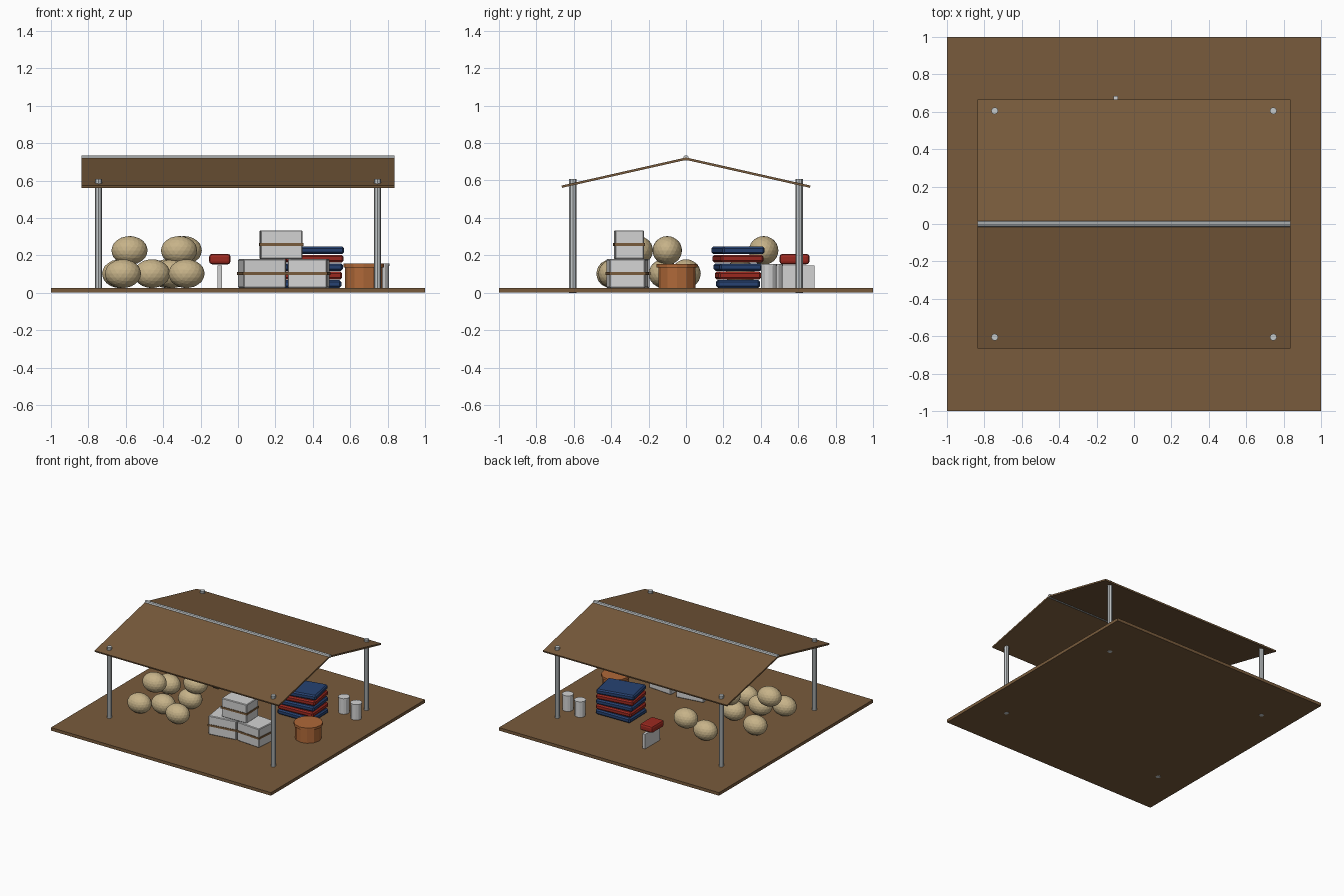
import bpy, bmesh, math
from mathutils import Matrix, Vector

cube = bpy.data.objects.get("Cube")
if cube:
    bpy.data.objects.remove(cube, do_unlink=True)


def material(name, rgb):
    m = bpy.data.materials.new(name)
    m.use_nodes = True
    m.diffuse_color = (*rgb, 1)
    m.node_tree.nodes["Principled BSDF"].inputs["Base Color"].default_value = (*rgb, 1)
    return m


BROWN = material("brown", (0.19, 0.105, 0.045))
METAL = material("metal_grey", (0.56, 0.59, 0.60))
PALE = material("pale_grey", (0.65, 0.65, 0.65))
TAN = material("sack_tan", (0.57, 0.45, 0.25))
ORANGE = material("orange_clay", (0.43, 0.14, 0.04))
RED = material("red_cloth", (0.33, 0.022, 0.014))
BLUE = material("blue_cloth", (0.02, 0.055, 0.17))

GROUND = 0.026


def finish(name, bm, mat):
    bmesh.ops.recalc_face_normals(bm, faces=bm.faces)
    me = bpy.data.meshes.new(name)
    bm.to_mesh(me)
    bm.free()
    me.materials.append(mat)
    ob = bpy.data.objects.new(name, me)
    bpy.context.collection.objects.link(ob)
    return ob


def box(name, mat, center, size, turn=0, bevel=0, segments=1):
    """Box turned about its own vertical axis, with optional bevelled edges."""
    bm = bmesh.new()
    bmesh.ops.create_cube(bm, size=1, matrix=Matrix.Diagonal((*size, 1)))
    if bevel:
        bmesh.ops.bevel(bm, geom=bm.edges[:], offset=bevel, segments=segments,
                        profile=0.5, affect='EDGES')
    bm.transform(Matrix.Translation(center) @ Matrix.Rotation(turn, 4, 'Z'))
    return finish(name, bm, mat)


def cylinder(name, mat, base, radius, height, sides, axis='Z'):
    """Cylinder starting at its base centre and running along z or x."""
    bm = bmesh.new()
    bmesh.ops.create_cone(bm, cap_ends=True, segments=sides, radius1=radius,
                          radius2=radius, depth=height,
                          matrix=Matrix.Translation((0, 0, height / 2)))
    if axis == 'X':
        bm.transform(Matrix.Rotation(math.pi / 2, 4, 'Y'))
    bm.transform(Matrix.Translation(base))
    return finish(name, bm, mat)


# Ground slab
box("ground_slab", BROWN, (0, 0, 0.0135), (2, 2, 0.025))

# Corner posts
for side, sx in (("left", 1), ("right", -1)):
    for end, sy in (("front", -1), ("back", 1)):
        cylinder(f"post_{end}_{side}", METAL, (0.745 * sx, 0.605 * sy, 0), 0.019, 0.608, 8)

# Folded roof sheet, extruded along x
profile = [(-0.665, 0.573), (0, 0.723), (0.665, 0.573),
           (0.662, 0.561), (0, 0.710), (-0.662, 0.561)]
bm = bmesh.new()
face = bm.faces.new([bm.verts.new((-0.838, y, z)) for y, z in profile])
grown = bmesh.ops.extrude_face_region(bm, geom=[face])["geom"]
bmesh.ops.translate(bm, vec=Vector((1.674, 0, 0)),
                    verts=[v for v in grown if isinstance(v, bmesh.types.BMVert)])
finish("roof", bm, BROWN)
cylinder("ridge_pole", METAL, (-0.838, 0, 0.72), 0.015, 1.674, 8, 'X')

# Pile of sacks
LOW, HIGH = 0.102, 0.226
sacks = [(-0.615, -0.40, LOW), (-0.46, -0.31, LOW), (-0.275, -0.39, LOW),
         (-0.35, -0.12, LOW), (-0.63, 0.0, LOW), (-0.38, 0.29, LOW),
         (-0.58, -0.255, HIGH), (-0.315, -0.10, HIGH), (-0.29, 0.415, HIGH)]
for i, place in enumerate(sacks):
    bm = bmesh.new()
    bmesh.ops.create_icosphere(bm, subdivisions=3, radius=1)
    bm.transform(Matrix.Translation(place) @ Matrix.Diagonal((0.097, 0.079, 0.077, 1)))
    finish(f"sack_{i + 1}", bm, TAN)

# Strapped crates
crates = [("crate_lower_right", 0.128, -0.31, GROUND, 0.23, 0.20, 0.15),
          ("crate_lower_left", 0.378, -0.305, GROUND, 0.21, 0.19, -0.08),
          ("crate_top", 0.23, -0.305, 0.18, 0.225, 0.155, 0.03)]
for name, x, y, z, w, d, turn in crates:
    box(name, PALE, (x, y, z + 0.077), (w, d, 0.154), turn, 0.005)
    box(name + "_strap", BROWN, (x, y, z + 0.077), (w + 0.008, d + 0.008, 0.016), turn)

# Stack of folded blankets, each turned a little more
for i in range(5):
    box(f"blanket_{i + 1}", RED if i % 2 else BLUE,
        (0.395, 0.278, GROUND + 0.021 + 0.045 * i), (0.31, 0.23, 0.041),
        0.02 + 0.045 * i, 0.01)

# Lidded tub
cylinder("tub_body", ORANGE, (0.672, -0.048, GROUND), 0.10, 0.112, 12)
cylinder("tub_lid", ORANGE, (0.672, -0.048, 0.135), 0.109, 0.02, 12)

# Canisters
for i, (x, y) in enumerate([(0.63, 0.475), (0.765, 0.442)]):
    cylinder(f"canister_{i + 1}", PALE, (x, y, GROUND), 0.041, 0.117, 12)
    cylinder(f"canister_{i + 1}_lid", PALE, (x, y, 0.143), 0.044, 0.012, 12)

# Bench with a padded seat
box("bench_support", PALE, (-0.097, 0.588, 0.086), (0.024, 0.195, 0.12))
box("bench_seat", RED, (-0.097, 0.58, 0.18), (0.115, 0.16, 0.056), 0, 0.016, 2)
